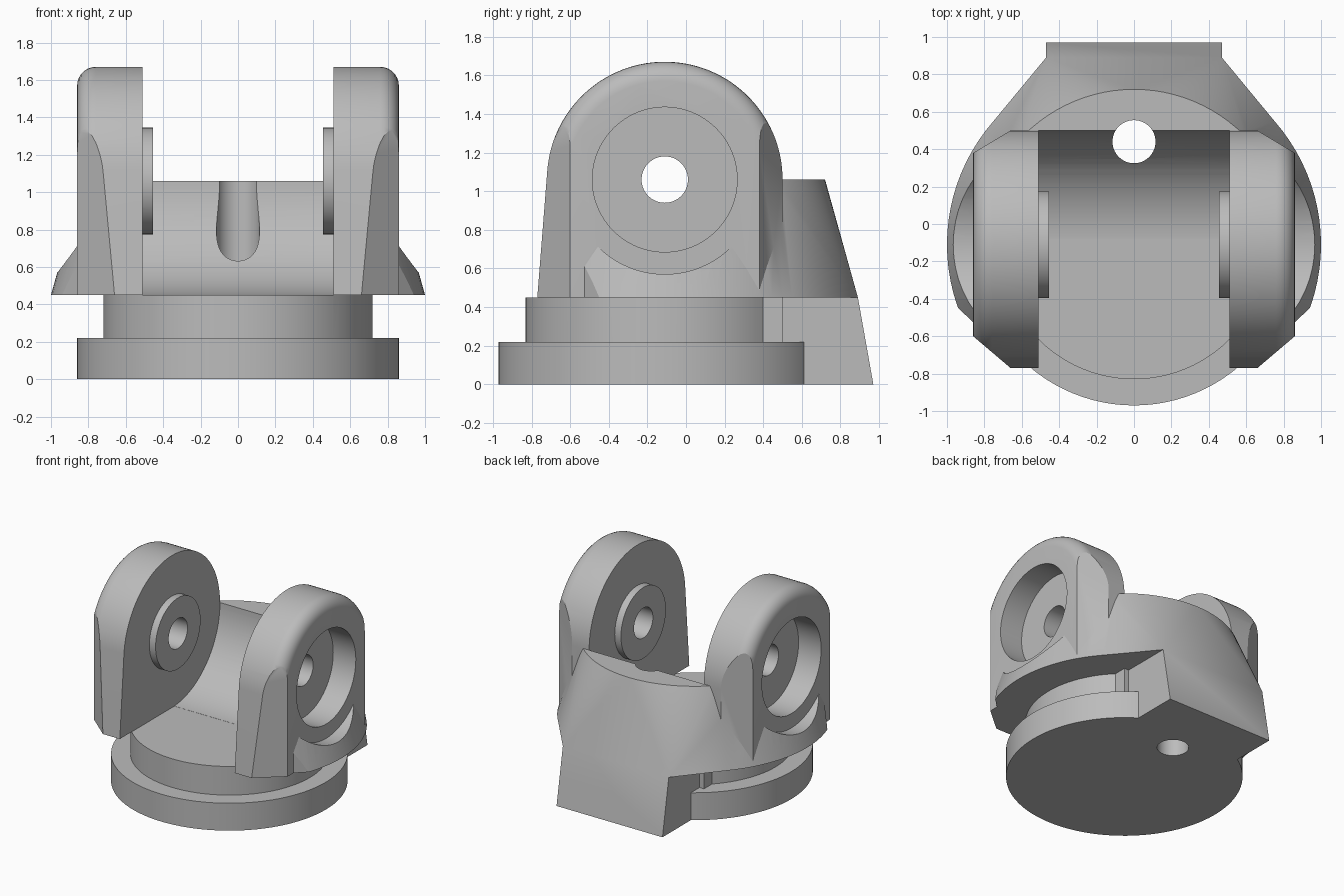
import bpy, bmesh
from math import sin, cos, pi, radians
from mathutils import Vector

if "Cube" in bpy.data.objects:
    bpy.data.objects.remove(bpy.data.objects["Cube"], do_unlink=True)

AY, AZ = -0.11, 1.06      # cross axis of the ears; AY is also the base centre
SEG = 96

grey = bpy.data.materials.new("plain_grey")
grey.use_nodes = True
grey.diffuse_color = (0.5, 0.5, 0.5, 1)
grey.node_tree.nodes["Principled BSDF"].inputs["Base Color"].default_value = (0.5, 0.5, 0.5, 1)


def finish(name, bm):
    bmesh.ops.recalc_face_normals(bm, faces=bm.faces)
    me = bpy.data.meshes.new(name)
    bm.to_mesh(me)
    bm.free()
    me.materials.append(grey)
    ob = bpy.data.objects.new(name, me)
    bpy.context.collection.objects.link(ob)
    return ob


def prism_bm(pts, axis, lo, hi):
    """Extrude a 2D outline along x (outline in yz) or z (outline in xy)."""
    bm = bmesh.new()
    put = (lambda p: (lo, p[0], p[1])) if axis == "x" else (lambda p: (p[0], p[1], lo))
    face = bm.faces.new([bm.verts.new(put(p)) for p in pts])
    out = bmesh.ops.extrude_face_region(bm, geom=[face])
    step = Vector((hi - lo, 0, 0)) if axis == "x" else Vector((0, 0, hi - lo))
    bmesh.ops.translate(bm, vec=step, verts=[v for v in out["geom"] if isinstance(v, bmesh.types.BMVert)])
    return bm


def prism(name, pts, axis, lo, hi):
    return finish(name, prism_bm(pts, axis, lo, hi))


def arc(u, v, r, a0=0, a1=360, n=SEG):
    full = a1 - a0 == 360
    return [(u + r * cos(t), v + r * sin(t)) for t in
            (radians(a0 + (a1 - a0) * i / n) for i in range(n if full else n + 1))]


def rect(u0, u1, v0, v1):
    return [(u0, v0), (u1, v0), (u1, v1), (u0, v1)]


def combine(ob, other, op):
    mod = ob.modifiers.new(op, "BOOLEAN")
    mod.operation, mod.object, mod.solver = op, other, "EXACT"
    bpy.context.view_layer.objects.active = ob
    bpy.ops.object.modifier_apply(modifier=mod.name)
    bpy.data.objects.remove(other, do_unlink=True)


def both(pts):
    """Complete a right-half outline with its mirror image."""
    return pts + [(-x, y) for x, y in reversed(pts)]


# Flared body: cone drawn out to a straight back edge
bm = bmesh.new()
for r, z in ((1.0, 0.45), (0.83, AZ)):
    for x, y in arc(0, AY, r):
        bm.verts.new((x, y, z))
for x in (-0.47, 0.47):
    bm.verts.new((x, 0.89, 0.45))
hull = bmesh.ops.convex_hull(bm, input=bm.verts)
bmesh.ops.delete(bm, geom=[v for v in bm.verts if not v.link_faces], context="VERTS")
bmesh.ops.dissolve_limit(bm, angle_limit=0.002, verts=bm.verts, edges=bm.edges)
body = finish("yoke_body", bm)

# Trim the body front, then hollow the saddle
trim = both([(0.73, -0.7), (0.855, -0.595), (0.855, -0.53), (0.95, -0.44), (1.2, -0.44), (1.2, 1.2)])
combine(body, prism("body_trim", trim, "z", 0.3, 1.3), "INTERSECT")
combine(body, prism("saddle_cut", arc(AY, AZ, 0.61), "x", -0.51, 0.51), "DIFFERENCE")
combine(body, prism("front_cut", rect(-1.2, -0.08, 0.3, 1.2), "x", -0.51, 0.51), "DIFFERENCE")

for s in (-1, 1):
    # Round clearance on the flared side
    combine(body, prism("side_clearance", arc(AY, AZ, 0.49), "x", *sorted((s * 0.86, s * 1.2))), "DIFFERENCE")

    # Ear with rounded outer rim and chamfered corners
    outline = arc(AY, AZ, 0.61, 0, 175, 60) + [(-0.77, 0.45), (0.5, 0.45)]
    bm = prism_bm(outline, "x", s * 0.51, s * 0.86)
    rim = [e for e in bm.edges if all(abs(v.co.x) > 0.8 for v in e.verts)
           and any(v.co.z > 0.5 for v in e.verts)]
    bmesh.ops.bevel(bm, geom=rim, offset=0.1, segments=7, profile=0.5, affect="EDGES")
    ear = finish("ear", bm)
    plan = [(0.4, -0.9), (0.507, -0.9), (0.66, -0.77), (0.86, -0.6), (0.87, -0.59),
            (0.87, 0.374), (0.86, 0.38), (0.66, 0.5), (0.4, 0.656)]
    combine(ear, prism("ear_trim", [(s * x, y) for x, y in plan], "z", 0.3, 1.8), "INTERSECT")
    combine(body, ear, "UNION")

    # Inner boss and outer counterbore
    combine(body, prism("boss", arc(AY, AZ, 0.285), "x", *sorted((s * 0.455, s * 0.53))), "UNION")
    combine(body, prism("counterbore", arc(AY, AZ, 0.375), "x", *sorted((s * 0.66, s * 1.2))), "DIFFERENCE")

# Base discs and back block
combine(body, prism("neck_disc", arc(0, AY, 0.72), "z", 0.2, 0.45), "UNION")
combine(body, prism("base_disc", arc(0, AY, 0.86), "z", 0, 0.22), "UNION")
combine(body, prism("neck_rib", rect(-0.51, 0.51, 0, 0.5), "z", 0.2, 0.45), "UNION")
block = [(0.2, 0), (0.97, 0), (0.89, 0.45), (0.2, 0.45)]
combine(body, prism("back_block", block, "x", -0.47, 0.47), "UNION")

# Pin hole through the ears and vertical hole through the base
combine(body, prism("pin_hole", arc(AY, AZ, 0.12), "x", -1.2, 1.2), "DIFFERENCE")
combine(body, prism("drain_hole", arc(0, 0.44, 0.115), "z", -0.1, 1.3), "DIFFERENCE")

bpy.ops.object.select_all(action="DESELECT")
body.select_set(True)
bpy.context.view_layer.objects.active = body
bpy.ops.object.shade_smooth_by_angle(angle=radians(25))
